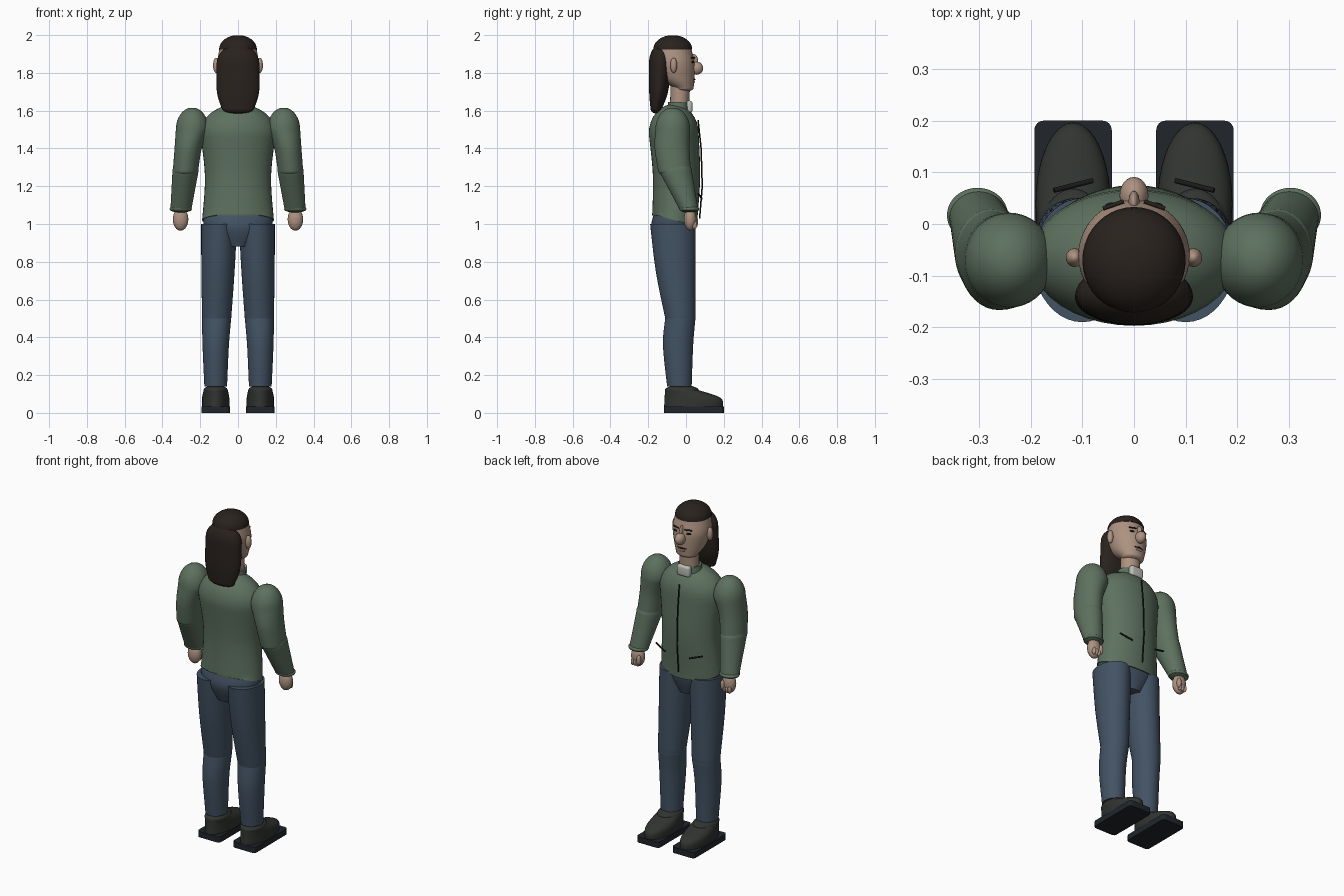
import bpy, bmesh, math
from mathutils import Vector

if "Cube" in bpy.data.objects:
    bpy.data.objects.remove(bpy.data.objects["Cube"], do_unlink=True)


def material(name, red, green, blue):
    mat = bpy.data.materials.new(name)
    mat.use_nodes = True
    mat.diffuse_color = (red, green, blue, 1)
    shader = mat.node_tree.nodes["Principled BSDF"]
    shader.inputs["Base Color"].default_value = mat.diffuse_color
    shader.inputs["Roughness"].default_value = 0.8
    return mat


jacket = material("jacket_green", .11, .165, .115)
denim = material("denim_blue", .055, .085, .125)
skin = material("skin_tone", .42, .29, .22)
hair = material("dark_hair", .022, .016, .013)
leather = material("shoe_leather", .03, .034, .03)
rubber = material("sole_rubber", .015, .018, .024)
trim = material("dark_trim", .01, .01, .01)
pale = material("pale_collar", .5, .5, .47)


def finish(name, bm, mat):
    bmesh.ops.recalc_face_normals(bm, faces=bm.faces)
    mesh = bpy.data.meshes.new(name)
    bm.to_mesh(mesh)
    bm.free()
    mesh.materials.append(mat)
    obj = bpy.data.objects.new(name, mesh)
    bpy.context.collection.objects.link(obj)
    bpy.ops.object.select_all(action="DESELECT")
    bpy.context.view_layer.objects.active = obj
    obj.select_set(True)
    bpy.ops.object.shade_smooth_by_angle(angle=math.radians(40))


def blend_rings(rings, steps=6):
    """Smooth in-between sections, passing through every given ring."""
    keys = [Vector(ring) for ring in rings]
    padded = [keys[0]] + keys + [keys[-1]]
    result = []
    for before, start, end, after in zip(padded, padded[1:], padded[2:], padded[3:]):
        for step in range(steps):
            t = step / steps
            ease = t * t * (3 - 2 * t)
            slope_in, slope_out = (end - before) / 2, (after - start) / 2
            result.append(start.lerp(end, ease) + slope_in * (t * (1 - t) ** 2)
                          - slope_out * (t * t * (1 - t)))
    return result + [keys[-1]]


def dome_rings(ring, height, steps=8):
    """Elliptical rounding that closes an open end."""
    z, x, width, y, depth = ring
    angles = [math.pi / 2 * step / steps for step in range(1, steps)]
    return [(z + height * math.sin(a), x, width * math.cos(a), y, depth * math.cos(a))
            for a in angles]


def loft(name, mat, rings, side=1, top=0, bottom=0, tilt=0, segments=40):
    """Each ring is (z, centre x, half width, centre y, half depth)."""
    sections = blend_rings(rings)
    if top:
        sections += dome_rings(rings[-1], top)
    if bottom:
        sections = dome_rings(rings[0], -bottom)[::-1] + sections
    bm = bmesh.new()
    loops = []
    for z, x, width, y, depth in sections:
        slant = 0 if loops else tilt
        loop = []
        for i in range(segments):
            angle = math.tau * i / segments
            offset = depth * math.sin(angle)
            loop.append(bm.verts.new((side * (x + width * math.cos(angle)),
                                      y + offset, z - slant * offset)))
        loops.append(loop)
    for lower, upper in zip(loops, loops[1:]):
        for i in range(segments):
            bm.faces.new((lower[i - 1], lower[i], upper[i], upper[i - 1]))
    bm.faces.new(loops[0])
    bm.faces.new(loops[-1])
    finish(name, bm, mat)


def ball(name, mat, centre, radii):
    bm = bmesh.new()
    bmesh.ops.create_uvsphere(bm, u_segments=24, v_segments=16, radius=1)
    bmesh.ops.scale(bm, vec=radii, verts=bm.verts)
    bmesh.ops.translate(bm, vec=centre, verts=bm.verts)
    finish(name, bm, mat)


def rounded_box(name, mat, centre, size, bevel, upright_only=False):
    bm = bmesh.new()
    bmesh.ops.create_cube(bm, size=1)
    bmesh.ops.scale(bm, vec=size, verts=bm.verts)
    edges = [edge for edge in bm.edges if not upright_only
             or edge.verts[0].co.z * edge.verts[1].co.z < 0]
    bmesh.ops.bevel(bm, geom=edges, offset=bevel, segments=4, profile=.5, affect="EDGES")
    bmesh.ops.translate(bm, vec=centre, verts=bm.verts)
    finish(name, bm, mat)


def cord(name, mat, points, radius):
    curve = bpy.data.curves.new(name, "CURVE")
    curve.dimensions = "3D"
    curve.bevel_depth = radius
    curve.use_fill_caps = True
    spline = curve.splines.new("POLY")
    spline.points.add(len(points) - 1)
    for point, position in zip(spline.points, points):
        point.co = (*position, 1)
    curve.materials.append(mat)
    bpy.context.collection.objects.link(bpy.data.objects.new(name, curve))


# Jacket with slanted hem, collar and front fastening
loft("jacket_body", jacket, [(1.02, 0, .19, -.06, .12), (1.25, 0, .175, -.05, .125),
                             (1.48, 0, .2, -.065, .132)], top=.155, tilt=.28)
loft("jacket_collar", jacket, [(1.59, 0, .075, -.04, .06), (1.645, 0, .066, -.04, .055)])
rounded_box("collar_front", pale, (0, .017, 1.62), (.085, .034, .065), .014)
cord("zipper", trim, [(0, .064, 1.55), (0, .08, 1.4), (0, .086, 1.2), (0, .072, 1.03)], .004)

# Pelvis block
loft("pelvis", denim, [(.88, 0, .075, -.065, .085), (.98, 0, .175, -.067, .117),
                       (1.06, 0, .18, -.06, .108)])

for side, word in ((1, "left_"), (-1, "right_")):
    # Sleeve and hand
    loft(word + "upper_arm", jacket, [(1.28, .278, .067, -.06, .087), (1.4, .264, .072, -.074, .092),
                                      (1.5, .242, .087, -.07, .092)], side, top=.117, bottom=.03)
    wrist = (1.07, .303, .055, .018, .048)
    loft(word + "forearm", jacket, [wrist, (1.28, .278, .069, -.056, .087)], side, top=.06)
    loft(word + "cuff", jacket, [(1.08, .303, .059, .017, .053)], side, top=.02, bottom=.02)
    ball(word + "hand", skin, (side * .304, .022, 1.025), (.041, .033, .06))
    ball(word + "thumb", skin, (side * .28, .05, 1.015), (.013, .014, .03))
    for finger in range(3):
        ball(word + "finger", skin, (side * (.29 + finger / 60), .045, .995), (.01, .013, .022))

    # Trouser leg
    knee = (.5, .113, .077, -.03, .08)
    loft(word + "thigh", denim, [knee, (.75, .106, .088, -.055, .105), (1, .1, .095, -.07, .12)],
         side, bottom=.04)
    loft(word + "shin", denim, [(.14, .118, .06, -.035, .065), (.36, .118, .07, -.042, .08), knee],
         side, top=.05)

    # Shoe
    loft(word + "shoe", leather, [(.03, .118, .072, .04, .156), (.08, .118, .072, .035, .148),
                                  (.12, .118, .064, -.022, .09)], side, top=.027)
    rounded_box(word + "sole", rubber, (side * .118, .042, .0175), (.15, .316, .035), .018, True)

    # Pocket slit
    cord(word + "pocket", trim, [(side * .08, .084, 1.135), (side * .155, .065, 1.16)], .005)

    # Ear, eye and brow
    ball(word + "ear", skin, (side * .115, -.065, 1.84), (.017, .018, .04))
    ball(word + "eye", trim, (side * .04, .034, 1.858), (.017, .008, .006))
    cord(word + "brow", hair, [(side * .02, .044, 1.88), (side * .06, .03, 1.88)], .004)

# Neck, head and face
loft("neck", skin, [(1.58, 0, .055, -.035, .05), (1.75, 0, .055, -.03, .052)])
loft("head", skin, [(1.72, 0, .065, -.012, .052), (1.77, 0, .09, -.045, .09),
                    (1.85, 0, .108, -.06, .106), (1.92, 0, .1, -.067, .097)], top=.05, bottom=.02)
ball("nose_tip", skin, (0, .055, 1.825), (.028, .036, .035))
ball("nose_bridge", skin, (0, .04, 1.86), (.011, .024, .04))
cord("mouth", trim, [(-.03, .037, 1.764), (0, .046, 1.766), (.03, .037, 1.764)], .004)
ball("lower_lip", skin, (0, .038, 1.752), (.024, .009, .007))

# Cropped cap of hair and the long hair down the back
loft("hair_cap", hair, [(1.925, 0, .1, -.07, .103)], top=.075)
loft("long_hair", hair, [(1.61, 0, .085, -.158, .03), (1.7, 0, .112, -.145, .05),
                         (1.85, 0, .113, -.136, .06)], top=.1, bottom=.025)
